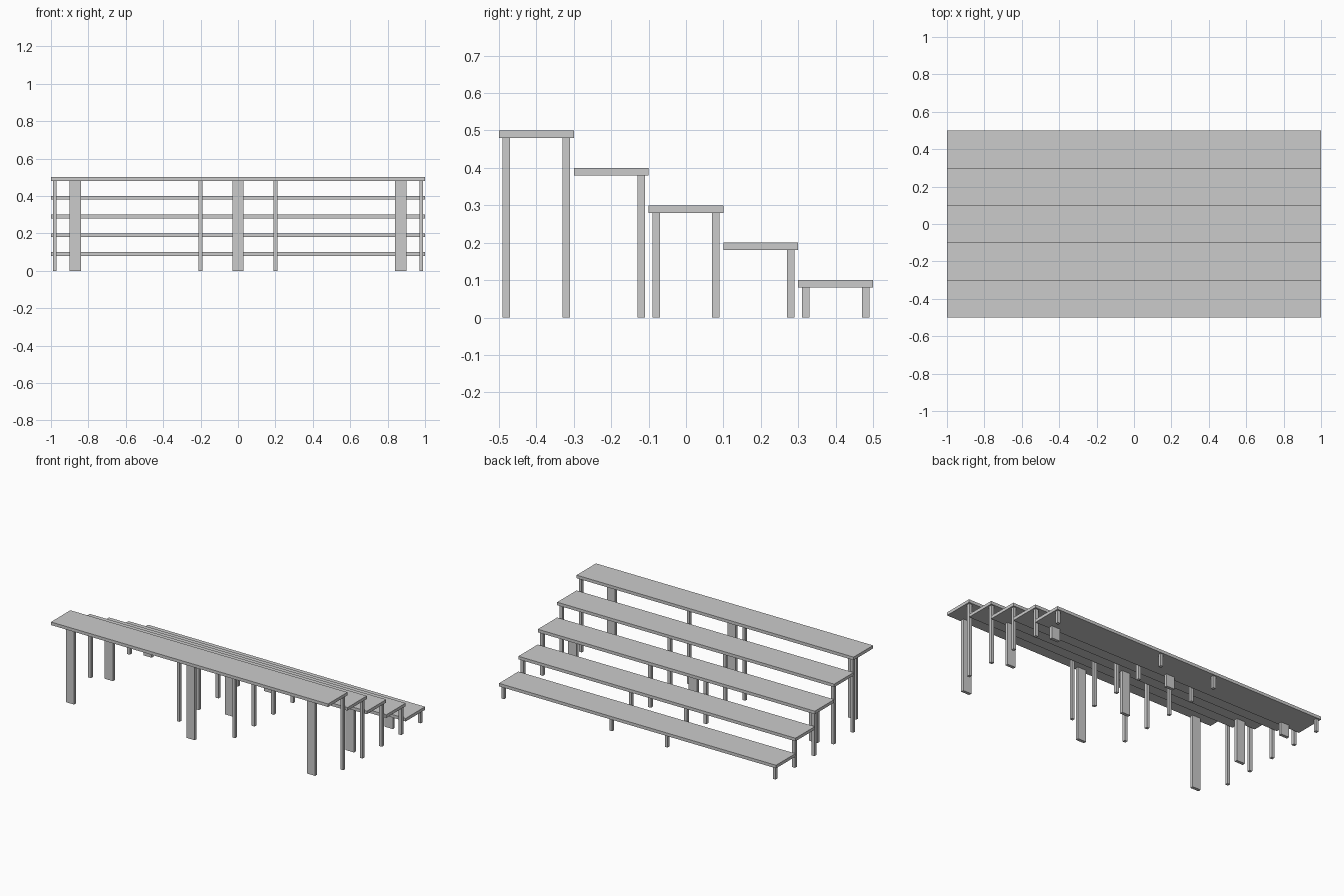
import bpy

if "Cube" in bpy.data.objects:
    bpy.data.objects.remove(bpy.data.objects["Cube"])

STEPS = 5
DEPTH = 0.2      # tread depth
THICK = 0.02     # tread thickness


def box(name, x, y, z0, z1, sx, sy):
    """Axis-aligned box centred on x, y and spanning z0 to z1."""
    bpy.ops.mesh.primitive_cube_add(size=1, location=(x, y, (z0 + z1) / 2))
    ob = bpy.context.object
    ob.name = name
    ob.scale = (sx, sy, z1 - z0)
    bpy.ops.object.transform_apply(location=False, rotation=False, scale=True)
    return ob


for i in range(STEPS):
    y = -0.4 + DEPTH * i
    top = 0.5 - 0.1 * i
    under = top - THICK

    # Long flat tread
    box(f"tread_{i + 1}", 0, y, under, top, 2.0, DEPTH)

    # Slim legs under the rear edge of every tread
    for x in (-0.98, -0.2, 0.2, 0.98):
        box(f"slim_leg_{i + 1}", x, y + 0.08, 0, under, 0.02, 0.02)

    # Wide posts under the front edge of every other tread
    if i % 2 == 0:
        for x in (-0.87, 0, 0.87):
            box(f"wide_post_{i + 1}", x, y - 0.08, 0, under, 0.06, 0.02)
